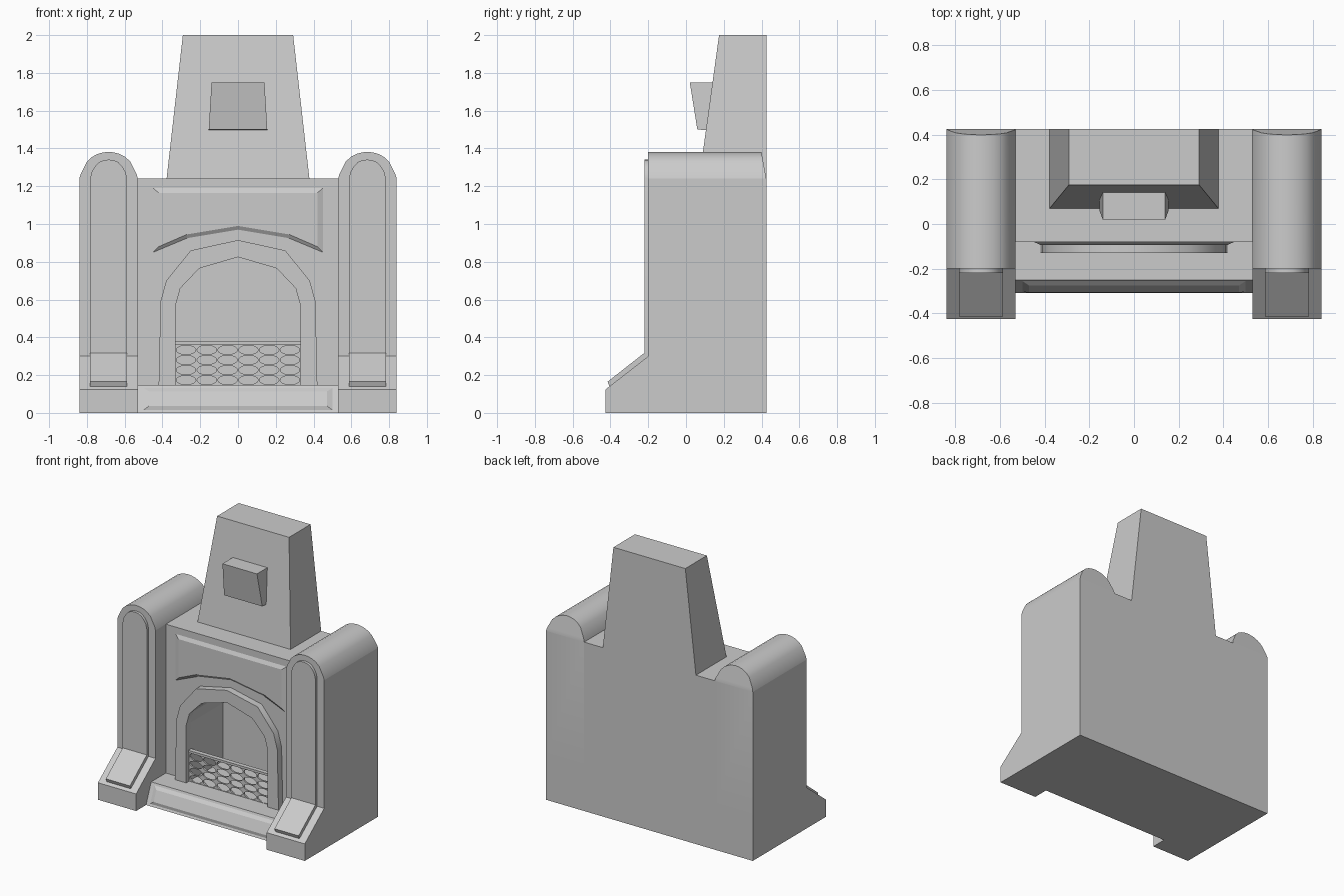
import bpy, bmesh, math

old = bpy.data.objects.get("Cube")
if old:
    bpy.data.objects.remove(old, do_unlink=True)

stone = bpy.data.materials.new("grey_stone")
stone.use_nodes = True
GREY = (0.6, 0.6, 0.6, 1)
stone.diffuse_color = GREY
stone.node_tree.nodes["Principled BSDF"].inputs["Base Color"].default_value = GREY


def finish(name, bm, smooth=None):
    bmesh.ops.recalc_face_normals(bm, faces=bm.faces)
    mesh = bpy.data.meshes.new(name)
    bm.to_mesh(mesh)
    bm.free()
    mesh.materials.append(stone)
    ob = bpy.data.objects.new(name, mesh)
    bpy.context.collection.objects.link(ob)
    if smooth:
        bpy.ops.object.select_all(action="DESELECT")
        ob.select_set(True)
        bpy.context.view_layer.objects.active = ob
        bpy.ops.object.shade_smooth_by_angle(angle=math.radians(smooth))
    return ob


def loft(loop_a, loop_b):
    """Closed solid between two matching loops of points."""
    bm = bmesh.new()
    a = [bm.verts.new(p) for p in loop_a]
    b = [bm.verts.new(p) for p in loop_b]
    bm.faces.new(a)
    bm.faces.new(b)
    for i in range(len(a)):
        j = (i + 1) % len(a)
        bm.faces.new((a[i], a[j], b[j], b[i]))
    return bm


def xz(loop, y):
    return [(x, y, z) for x, z in loop]


def front_prism(loop, y0, y1):
    return loft(xz(loop, y0), xz(loop, y1))


def side_prism(loop, x0, x1):
    return loft([(x0, y, z) for y, z in loop], [(x1, y, z) for y, z in loop])


def rect(x, z0, z1):
    return [(-x, z0), (x, z0), (x, z1), (-x, z1)]


def mirrored(half):
    """Right half, bottom to apex, completed on the other side."""
    return half + [(-x, z) for x, z in reversed(half[:-1])]


# Main wall with the arched firebox cut into it
outer_arch = mirrored([(.42, .147), (.41, .59), (.38, .70), (.25, .86), (0, .915)])
inner_arch = mirrored([(.33, .147), (.33, .57), (.305, .66), (.205, .765), (0, .825)])
wall = finish("wall", front_prism(rect(.53, 0, 1.24), -.08, .425))
cutter = finish("firebox_cutter", front_prism(inner_arch, -.2, .3))
cutter.hide_render = True
cut = wall.modifiers.new("firebox", "BOOLEAN")
cut.operation = "DIFFERENCE"
cut.solver = "EXACT"
cut.object = cutter
bpy.context.view_layer.objects.active = wall
bpy.ops.object.modifier_apply(modifier=cut.name)
bpy.data.objects.remove(cutter, do_unlink=True)

# Raised surround of the opening
finish("arch_surround", front_prism(outer_arch + inner_arch[::-1], -.13, -.08), 40)

# Bevelled panel above the arch
panel_out = mirrored([(.45, 1.19), (.45, .85), (.27, .925), (0, .97)])
panel_in = mirrored([(.42, 1.165), (.42, .88), (.27, .945), (0, .99)])
finish("mantel_panel", loft(xz(panel_out, -.08), xz(panel_in, -.093)))

# Sloping hearth with its bevelled front panel
finish("hearth", side_prism([(-.31, 0), (-.25, .147), (-.08, .147), (-.08, 0)], -.53, .53))
bm = loft(xz(rect(.5, .015, .132), -.25), xz(rect(.47, .037, .113), -.262))
for v in bm.verts:
    v.co.y -= (.147 - v.co.z) * .41
finish("hearth_panel", bm)

# Fire grate: a pierced sheet and a top rail
bm = bmesh.new()
COLS, ROWS, STEPS = 6, 4, 16
w, h = .33 / COLS, .213 / ROWS / 2
for col in range(COLS):
    for row in range(ROWS):
        cx, cz = -.33 + w * (2 * col + 1), .147 + h * (2 * row + 1)
        hole, edge = [], []
        for k in range(STEPS):
            c, s = (f(math.tau * k / STEPS) for f in (math.cos, math.sin))
            m = max(abs(c), abs(s))
            hole.append(bm.verts.new((cx + .94 * w * c, -.09, cz + .92 * h * s)))
            edge.append(bm.verts.new((cx + w * c / m, -.09, cz + h * s / m)))
        for k in range(STEPS):
            n = (k + 1) % STEPS
            bm.faces.new((hole[k], edge[k], edge[n], hole[n]))
bmesh.ops.remove_doubles(bm, verts=bm.verts, dist=.0005)
grate = finish("fire_grate", bm)
solid = grate.modifiers.new("thickness", "SOLIDIFY")
solid.thickness = .012
solid.offset = 0
finish("grate_rail", front_prism(rect(.33, .36, .377), -.105, -.072))

# Side pillars: rounded top, sloping foot, raised panels
CROWN = [(.155, 1.24), (.148, 1.265), (.115, 1.33), (.088, 1.355), (.058, 1.371), (.028, 1.379), (0, 1.382)]
INNER = [(.098, .3), (.098, 1.24), (.09, 1.275), (.072, 1.305), (.05, 1.328), (.025, 1.338), (0, 1.341)]
for side, label in ((1, "left"), (-1, "right")):
    mid = .685 * side

    def shift(loop):
        return [(x + mid, z) for x, z in loop]

    bm = front_prism(shift(mirrored([(.155, 0)] + CROWN)), -.2, .425)
    for level in (.125, .3, 1.24):
        bmesh.ops.bisect_plane(bm, geom=bm.verts[:] + bm.edges[:] + bm.faces[:],
                               plane_co=(0, 0, level), plane_no=(0, 0, 1))
    for v in bm.verts:
        if v.co.y < 0 and v.co.z < .2:
            v.co.y = -.425
        elif v.co.y > 0 and v.co.z > 1.24:
            v.co.y -= .18 * (v.co.z - 1.24)
    finish(label + "_pillar", bm, 35)
    finish(label + "_pillar_panel", front_prism(shift(mirrored(INNER)), -.22, -.2), 35)
    finish(label + "_foot_plate", side_prism(
        [(-.2, .3), (-.405, .14), (-.415, .165), (-.22, .318), (-.2, .318)],
        mid - .098, mid + .098))

# Tapered chimney and its plaque
finish("chimney", loft(
    [(-.378, .07, 1.24), (.378, .07, 1.24), (.378, .425, 1.24), (-.378, .425, 1.24)],
    [(-.292, .175, 2), (.292, .175, 2), (.292, .425, 2), (-.292, .425, 2)]))
finish("chimney_plaque", loft(
    [(-.155, .06, 1.5), (.155, .06, 1.5), (.155, .15, 1.495), (-.155, .15, 1.495)],
    [(-.14, .02, 1.75), (.14, .02, 1.75), (.14, .16, 1.75), (-.14, .16, 1.75)]))
